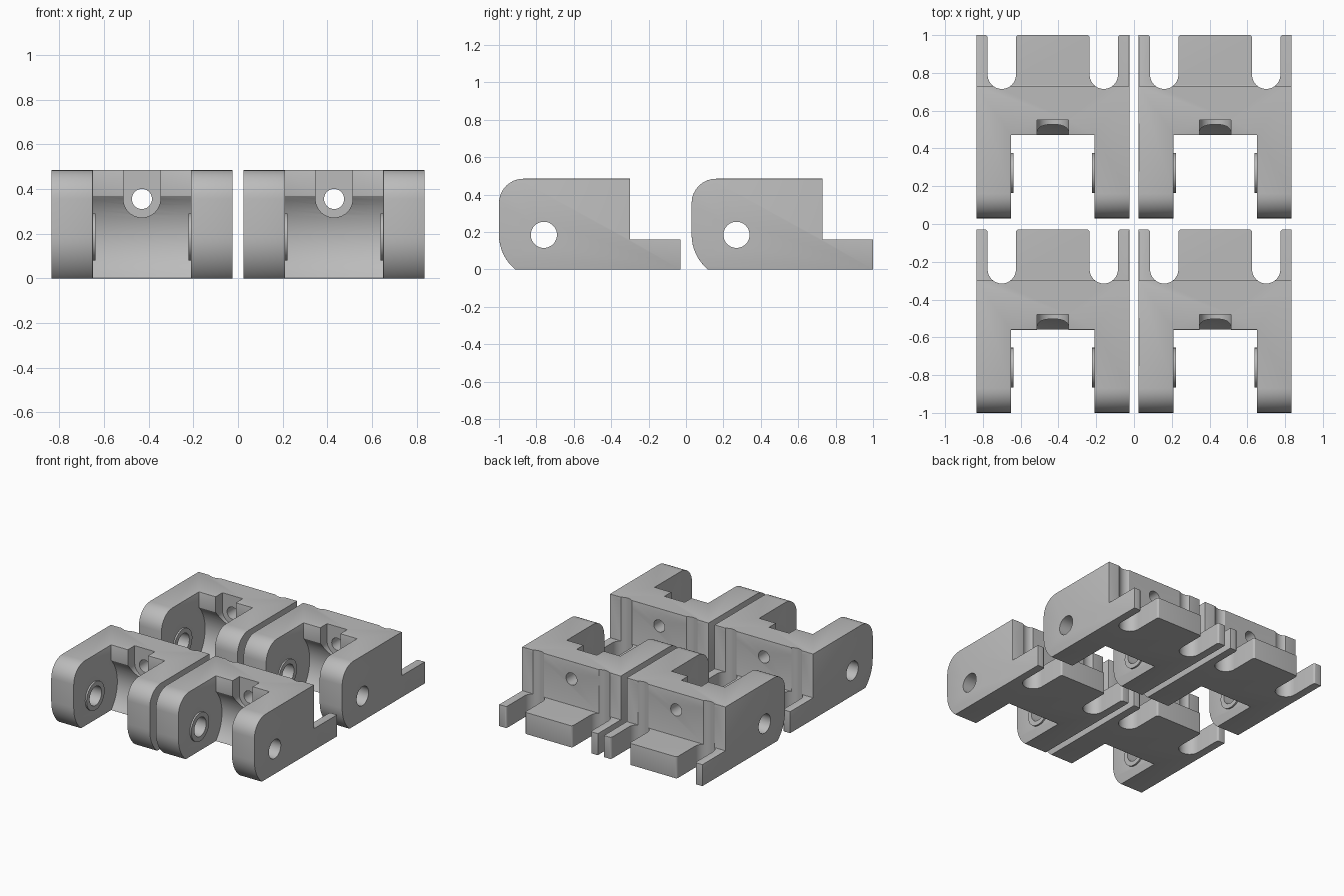
import bpy, bmesh
from math import sin, cos, pi, radians
from mathutils import Matrix

cube = bpy.data.objects.get("Cube")
if cube:
    bpy.data.objects.remove(cube, do_unlink=True)

grey = bpy.data.materials.new("plain_grey")
grey.use_nodes = True
COLOUR = (0.5, 0.5, 0.5, 1)
grey.diffuse_color = COLOUR
grey.node_tree.nodes["Principled BSDF"].inputs["Base Color"].default_value = COLOUR

PIVOT_Y, PIVOT_Z = -0.245, 0.185
HALF_X, TOP = 0.405, 0.485
SCREW_Z = 0.355


def arc(cy, cz, r, start, end, steps):
    angles = [radians(start + (end - start) * i / steps) for i in range(steps + 1)]
    return [(cy + r * cos(a), cz + r * sin(a)) for a in angles]


def prism(name, outline, lo, hi, axis="x", helper=True):
    """Extrude a 2D outline: (y, z) along x, (x, z) along y, or (x, y) along z."""
    place = {"x": lambda p, t: (t, *p),
             "y": lambda p, t: (p[0], t, p[1]),
             "z": lambda p, t: (*p, t)}[axis]
    bm = bmesh.new()
    face = bm.faces.new([bm.verts.new(place(p, lo)) for p in outline])
    top = bmesh.ops.extrude_face_region(bm, geom=[face])["geom"]
    shift = [b - a for a, b in zip(place((0, 0), lo), place((0, 0), hi))]
    bmesh.ops.translate(bm, vec=shift, verts=[v for v in top if isinstance(v, bmesh.types.BMVert)])
    bmesh.ops.recalc_face_normals(bm, faces=bm.faces)
    mesh = bpy.data.meshes.new(name)
    bm.to_mesh(mesh)
    bm.free()
    mesh.materials.append(grey)
    obj = bpy.data.objects.new(name, mesh)
    bpy.context.collection.objects.link(obj)
    obj.hide_render = helper
    return obj


helpers = []


def combine(tool, operation="DIFFERENCE"):
    mod = body.modifiers.new(tool.name, "BOOLEAN")
    mod.object, mod.operation, mod.solver = tool, operation, "EXACT"
    helpers.append(tool)


def circle(cy, cz, r, steps=40):
    return arc(cy, cz, r, 0, 360, steps)[:-1]


# Side outline: round nose about the pivot, tall body, low rear shelf
outline = arc(PIVOT_Y, PIVOT_Z, 0.24, 230.4, 180, 8)
outline += arc(-0.355, TOP - 0.13, 0.13, 180, 90, 8)
outline += [(0.215, TOP), (0.215, 0.16), (0.485, 0.16), (0.485, 0)]
body = prism("bracket", outline, -HALF_X, HALF_X, helper=False)

# Opening between the arms, with a wall hollowed about the pivot
start = 42.6
hollow = [(-0.7, -0.1), (-0.045, -0.1)]
hollow += arc(PIVOT_Y, PIVOT_Z, 0.272, -start, start, 16) + [(-0.045, 0.7), (-0.7, 0.7)]
combine(prism("arm_gap", hollow, -0.22, 0.22))

# Softened outer edges
bevel = body.modifiers.new("soft_edges", "BEVEL")
bevel.width, bevel.segments = 0.016, 3
bevel.limit_method, bevel.angle_limit = "ANGLE", radians(35)

# Raised rings inside both arms, and the pivot hole through them
for side, sign in (("left", 1), ("right", -1)):
    ring = prism(side + "_ring", circle(PIVOT_Y, PIVOT_Z, 0.105), sign * 0.208, sign * 0.26)
    combine(ring, "UNION")
combine(prism("pivot_hole", circle(PIVOT_Y, PIVOT_Z, 0.07), -0.6, 0.6))

# Screw recess open to the top, and the screw hole
recess = arc(0, SCREW_Z, 0.083, 180, 360, 20) + [(0.083, 0.6), (-0.083, 0.6)]
combine(prism("screw_recess", recess, -0.2, 0.035, "y"))
combine(prism("screw_hole", circle(0, SCREW_Z, 0.045), -0.1, 0.4, "y"))

# Round-ended rear slots, grooving the back wall, with flared mouths
for side, sign in (("left", 1), ("right", -1)):
    slot = arc(0.27 * sign, 0.275, 0.075, 180, 360, 20)
    for direction in (1, -1):
        corner = arc(0.27 * sign + direction * 0.091, 0.47, 0.016, 180, 90, 4)
        if direction < 0:
            corner = [(2 * (0.27 * sign - 0.091) - x, y) for x, y in corner][::-1]
        slot += corner
    lip = [(0.27 * sign + 0.091, 0.6), (0.27 * sign - 0.091, 0.6)]
    slot[-5:-5] = lip
    combine(prism(side + "_slot", slot, -0.1, 0.7, "z"))

# Freeze the modifiers and shade
bpy.context.view_layer.update()
graph = bpy.context.evaluated_depsgraph_get()
final = bpy.data.meshes.new_from_object(body.evaluated_get(graph))
body.modifiers.clear()
body.data = final
final.materials.clear()
final.materials.append(grey)
for tool in helpers:
    bpy.data.objects.remove(tool, do_unlink=True)
bpy.ops.object.select_all(action="DESELECT")
body.select_set(True)
bpy.context.view_layer.objects.active = body
bpy.ops.object.shade_smooth_by_angle(angle=radians(32))

# Two rows of two brackets
for row, y in (("front", -0.515), ("back", 0.515)):
    for side, x in (("left", 0.43), ("right", -0.43)):
        copy = body.copy()
        copy.name = f"{row}_{side}_bracket"
        copy.location = (x, y, 0)
        bpy.context.collection.objects.link(copy)
bpy.data.objects.remove(body, do_unlink=True)
